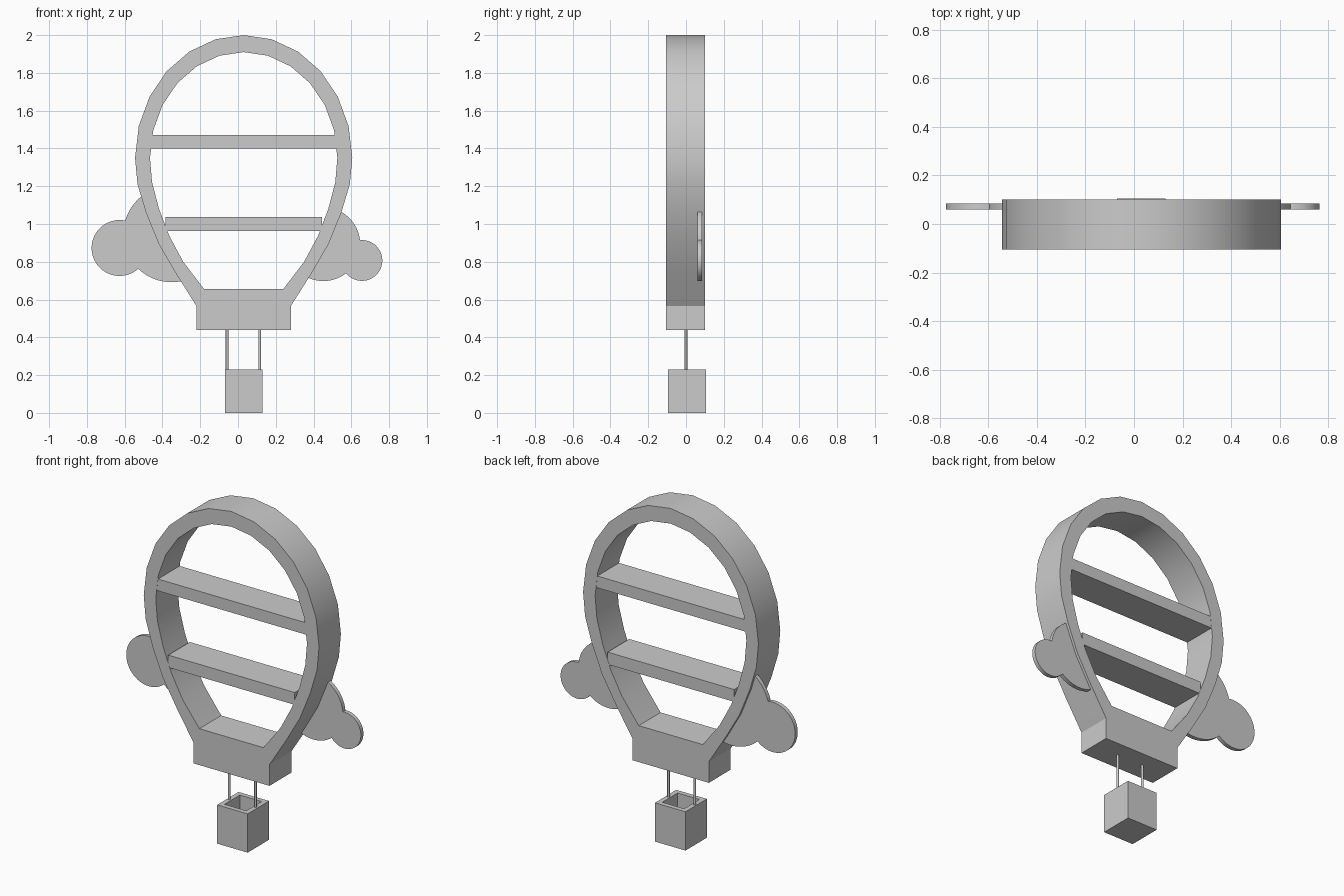
import bpy, bmesh
from math import sin, cos, radians, pi

if "Cube" in bpy.data.objects:
    bpy.data.objects.remove(bpy.data.objects["Cube"])

CX = 0.03  # centre line of balloon and basket


def smooth(obj, angle=30):
    bpy.ops.object.select_all(action='DESELECT')
    obj.select_set(True)
    bpy.context.view_layer.objects.active = obj
    bpy.ops.object.shade_smooth_by_angle(angle=radians(angle))


def plate(name, loops, y0, y1):
    """Extrude closed x/z outlines (later ones are holes) from y0 to y1."""
    cu = bpy.data.curves.new(name, 'CURVE')
    cu.dimensions, cu.fill_mode, cu.extrude = '2D', 'BOTH', (y1 - y0) / 2
    for pts in loops:
        sp = cu.splines.new('POLY')
        sp.points.add(len(pts) - 1)
        for p, (x, z) in zip(sp.points, pts):
            p.co = (x, z, 0, 1)
        sp.use_cyclic_u = True
    tmp = bpy.data.objects.new(name + "_curve", cu)
    bpy.context.collection.objects.link(tmp)
    dg = bpy.context.evaluated_depsgraph_get()
    me = bpy.data.meshes.new_from_object(tmp.evaluated_get(dg))
    bpy.data.objects.remove(tmp)
    bm = bmesh.new()
    bm.from_mesh(me)
    bmesh.ops.remove_doubles(bm, verts=bm.verts, dist=1e-4)
    for v in bm.verts:
        x, z, d = v.co
        v.co = (x, (y0 + y1) / 2 - d, z)
    bmesh.ops.recalc_face_normals(bm, faces=bm.faces)
    bm.to_mesh(me)
    bm.free()
    me.name = name
    obj = bpy.data.objects.new(name, me)
    bpy.context.collection.objects.link(obj)
    smooth(obj)
    return obj


def box(name, lo, hi):
    bpy.ops.mesh.primitive_cube_add(size=1, location=[(a + b) / 2 for a, b in zip(lo, hi)])
    obj = bpy.context.object
    obj.name = name
    obj.scale = [b - a for a, b in zip(lo, hi)]
    bpy.ops.object.transform_apply(location=False, rotation=False, scale=True)
    return obj


def arc(cx, cz, r, a0, a1, n=24):
    return [(cx + r * cos(radians(a0 + (a1 - a0) * i / n)),
             cz + r * sin(radians(a0 + (a1 - a0) * i / n))) for i in range(n + 1)]


def balloon_outline(rx, rz, lower):
    """Half ellipse on top, tapering lower side, mirrored about CX."""
    top = [(rx * cos(i * pi / 24 * 2), 1.35 + rz * sin(i * pi / 24 * 2)) for i in range(7)]
    half = lower[::-1] + top
    half[-1] = (0, 1.35 + rz)
    return [(CX + x, z) for x, z in half] + [(CX - x, z) for x, z in half[-2::-1]]


# Balloon frame with its base block
outer = balloon_outline(0.575, 0.65, [(.562, 1.21), (.517, 1.06), (.45, .895),
                                      (.36, .74), (.25, .566), (.25, .44)])
inner = balloon_outline(0.496, 0.56, [(.485, 1.22), (.448, 1.08), (.395, .94),
                                      (.32, .80), (.21, .656)])
plate("balloon_frame", [outer, inner], -0.105, 0.10)

# Shelves
for name, half, z0, z1 in (("upper_shelf", .498, 1.40, 1.47), ("lower_shelf", .415, .964, 1.037)):
    box(name, (CX - half, -0.104, z0), (CX + half, 0.099, z1))

# Clouds, each a large and a small lobe ending inside the frame
left = (arc(-.352, .947, .255, 122, 163, 10) + arc(-.627, .873, .148, 78, 311, 36)
        + arc(-.352, .947, .255, 226, 287, 14) + [(-.37, .88), (-.45, 1.06)])
right = (arc(.452, .893, .195, 66, 6, 12) + arc(.656, .807, .108, 94, -140, 36)
         + arc(.452, .893, .195, -52, -122, 14) + [(.43, .88), (.48, .98)])
plate("left_cloud", [left], 0.060, 0.084)
plate("right_cloud", [right], 0.060, 0.084)

# Basket: open box with thick walls
basket = box("basket", (CX - .1, -0.095, 0), (CX + .1, 0.105, 0.23))
bm = bmesh.new()
bm.from_mesh(basket.data)
top = [f for f in bm.faces if f.normal.z > 0.9]
bmesh.ops.inset_region(bm, faces=top, thickness=0.04)
for v in top[0].verts:
    v.co.z += 0
floor = bmesh.ops.extrude_discrete_faces(bm, faces=top)["faces"][0]
for v in floor.verts:
    v.co.z -= 0.19
bmesh.ops.recalc_face_normals(bm, faces=bm.faces)
bm.to_mesh(basket.data)
bm.free()

# Ropes
for name, x in (("left_rope", -0.058), ("right_rope", 0.115)):
    bpy.ops.mesh.primitive_cylinder_add(vertices=16, radius=0.007, depth=0.25,
                                        location=(x, 0, 0.335))
    bpy.context.object.name = name
    smooth(bpy.context.object)
